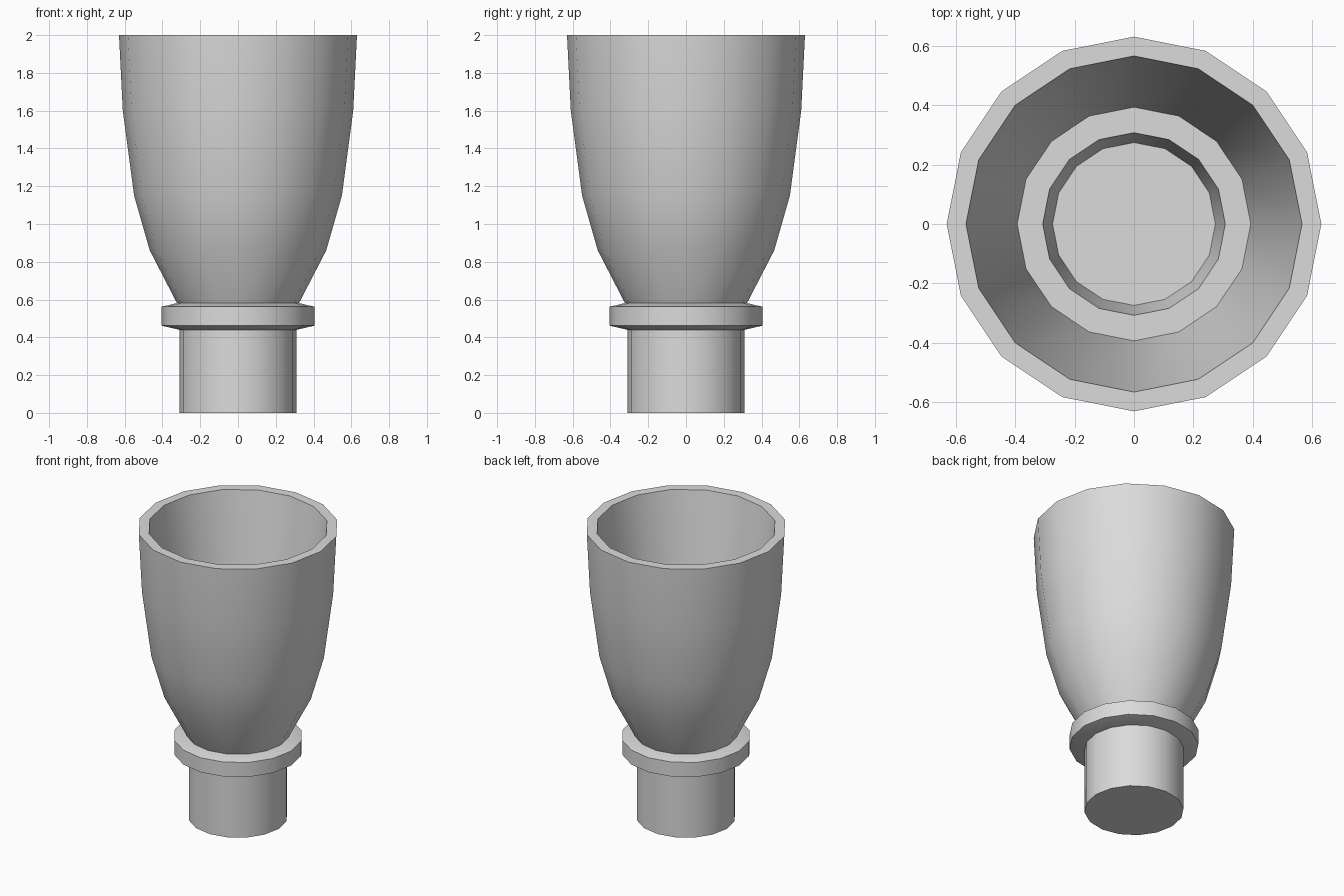
import bpy, bmesh
from math import cos, sin, pi, radians

cube = bpy.data.objects.get("Cube")
if cube:
    bpy.data.objects.remove(cube, do_unlink=True)

SIDES = 16

# Single grey material
grey = bpy.data.materials.new("light grey")
grey.use_nodes = True
colour = (0.71, 0.71, 0.71, 1)
grey.diffuse_color = colour
grey.node_tree.nodes["Principled BSDF"].inputs["Base Color"].default_value = colour


def lathe(name, profile):
    """Turn a (radius, height) profile around z and cap both ends."""
    bm = bmesh.new()
    rings = [[bm.verts.new((r * cos(2 * pi * i / SIDES), r * sin(2 * pi * i / SIDES), z))
              for i in range(SIDES)] for r, z in profile]
    for low, high in zip(rings, rings[1:]):
        for i in range(SIDES):
            j = (i + 1) % SIDES
            bm.faces.new((low[i], low[j], high[j], high[i]))
    bm.faces.new(rings[0][::-1])
    bm.faces.new(rings[-1])
    bmesh.ops.recalc_face_normals(bm, faces=bm.faces)
    mesh = bpy.data.meshes.new(name)
    bm.to_mesh(mesh)
    bm.free()
    mesh.materials.append(grey)
    obj = bpy.data.objects.new(name, mesh)
    bpy.context.collection.objects.link(obj)
    bpy.ops.object.select_all(action='DESELECT')
    obj.select_set(True)
    bpy.context.view_layer.objects.active = obj
    bpy.ops.object.shade_smooth_by_angle(angle=radians(30))
    return obj


# Plain round stem
lathe("stem", [(0.311, 0), (0.311, 0.45)])

# Collar with sloped top and underside
lathe("collar", [(0.311, 0.44), (0.405, 0.462), (0.405, 0.562), (0.32, 0.582)])

# Flared cup: outer wall, rim, straight inner wall, ledge, recessed floor
outer = [(0.32, 0.575), (0.467, 0.86), (0.55, 1.15), (0.61, 1.6), (0.63, 2)]
inner = [(0.565, 2), (0.393, 0.84)]
recess = [(0.307, 0.84), (0.274, 0.6)]
lathe("cup", outer + inner + recess)
